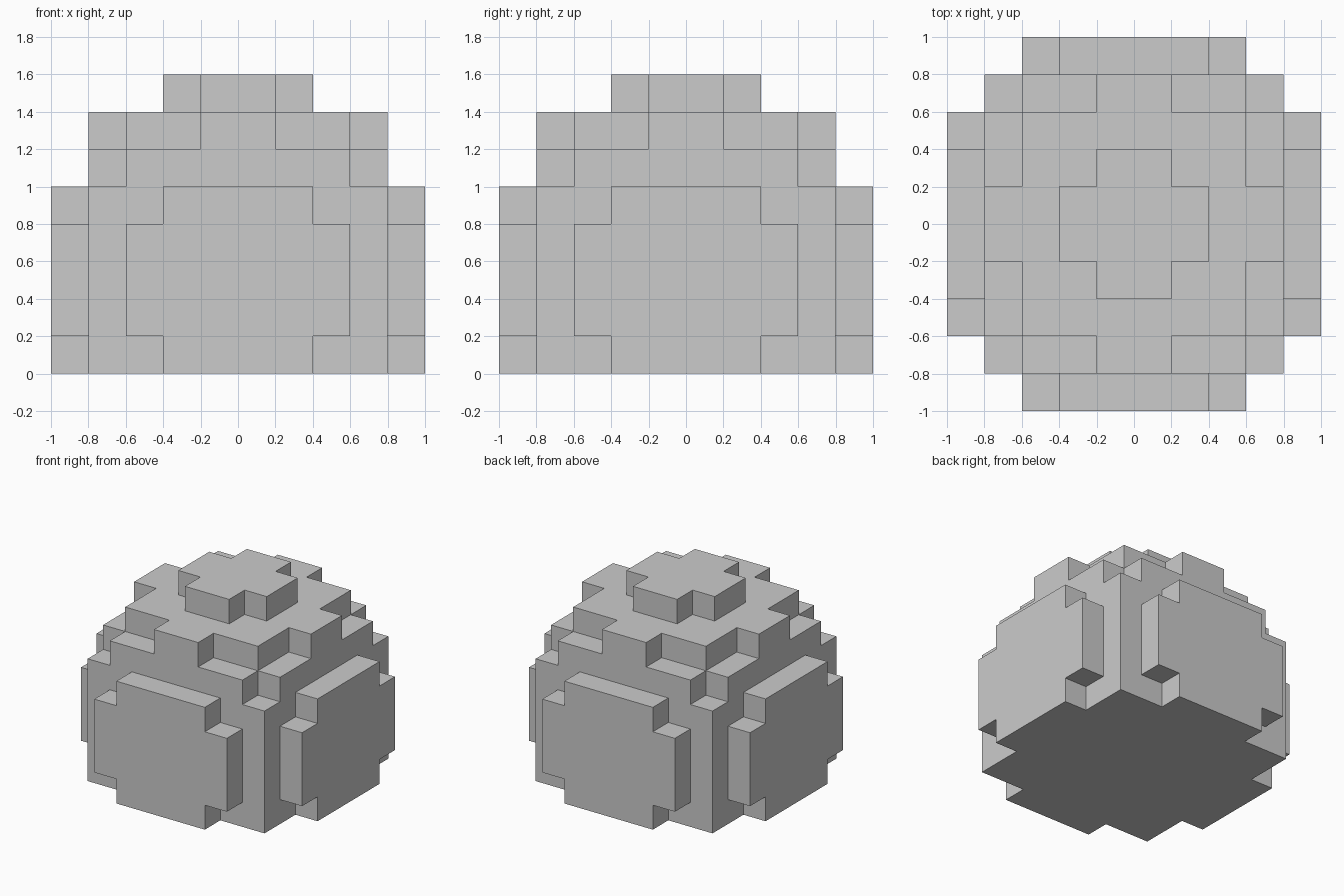
import bpy, bmesh
from mathutils import Vector

if "Cube" in bpy.data.objects:
    bpy.data.objects.remove(bpy.data.objects["Cube"])

S = 0.2          # block size
R2 = 1.16        # squared radius of the blocky ball
CZ = 0.5         # ball centre height


def filled(c):
    """True when the block at grid cell c lies in the ball, cut flat at z = 0."""
    x, y, z = ((n + 0.5) * S for n in c)
    return c[2] >= 0 and x * x + y * y + (z - CZ) ** 2 < R2


# Outer skin of all blocks: one quad wherever a filled block meets air
bm = bmesh.new()
cells = [(i, j, k) for i in range(-6, 6) for j in range(-6, 6) for k in range(9)]
for c in filter(filled, cells):
    for axis in range(3):
        for side in (-1, 1):
            n = list(c)
            n[axis] += side
            if filled(n):
                continue
            u, v = Vector(), Vector()
            u[(axis + 1) % 3] = v[(axis + 2) % 3] = S / 2
            mid = Vector([(a + 0.5) * S for a in c])
            mid[axis] += side * S / 2
            corners = [mid - u - v, mid + u - v, mid + u + v, mid - u + v]
            bm.faces.new([bm.verts.new(p) for p in corners[::side]])

# Weld the quads into one shell
bmesh.ops.remove_doubles(bm, verts=bm.verts, dist=0.001)
mesh = bpy.data.meshes.new("blocky_dome")
bm.to_mesh(mesh)
bm.free()
bpy.context.collection.objects.link(bpy.data.objects.new("blocky_dome", mesh))
